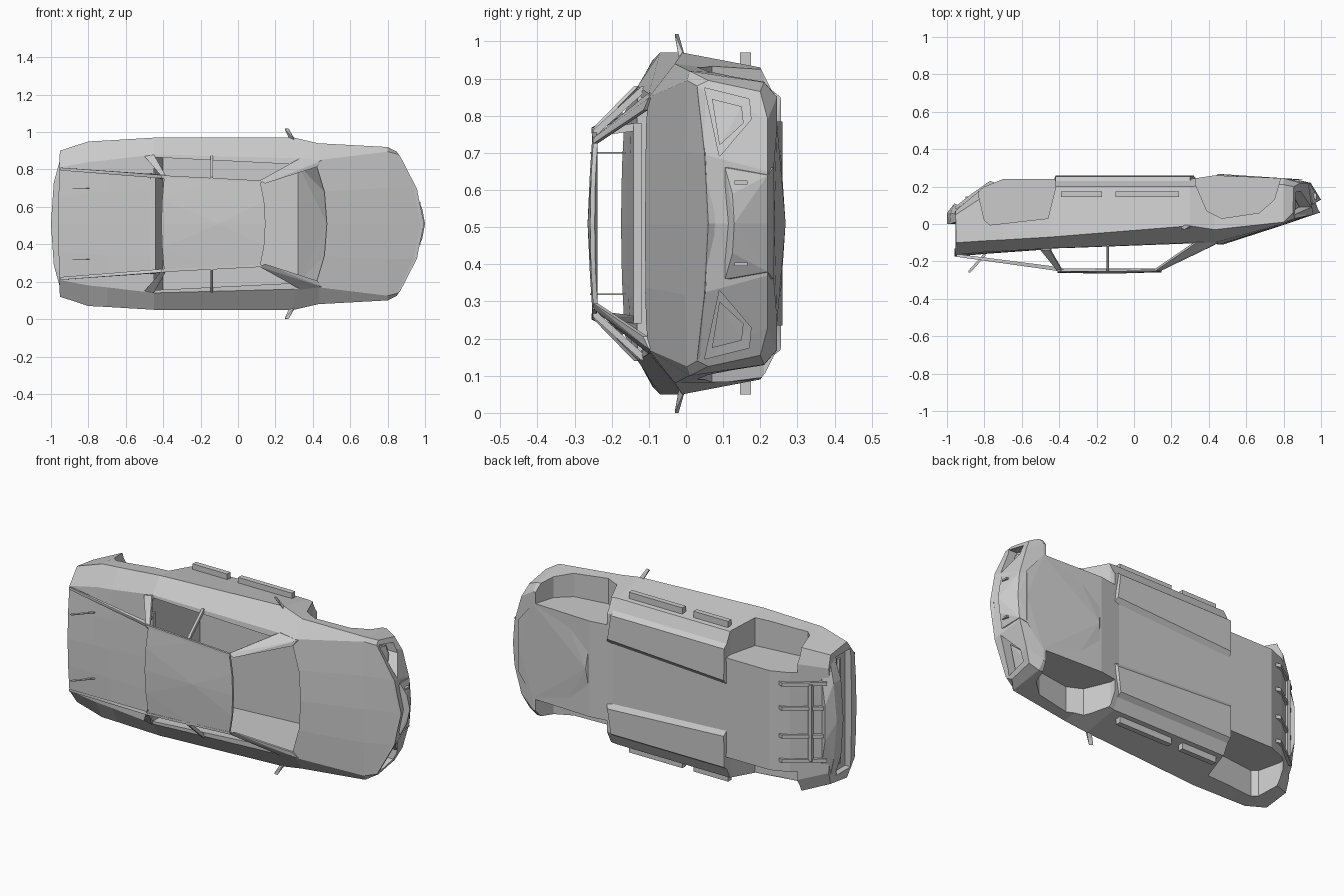
import bpy, bmesh

W = 0.51  # the car lies on its side: x = length, y = -height, z = width


def P(x, v, h):
    return (x, -h, W + v)


def finish(bm, name):
    bmesh.ops.recalc_face_normals(bm, faces=bm.faces)
    me = bpy.data.meshes.new(name)
    bm.to_mesh(me)
    bm.free()
    ob = bpy.data.objects.new(name, me)
    bpy.context.collection.objects.link(ob)
    return ob


def hull(name, pts):
    bm = bmesh.new()
    for p in pts:
        bm.verts.new(P(*p))
    bmesh.ops.convex_hull(bm, input=bm.verts)
    bmesh.ops.dissolve_limit(bm, angle_limit=0.02, verts=bm.verts, edges=bm.edges)
    return finish(bm, name)


def pair(name, pts):
    return [hull(name + tag, [(x, s * v, h) for x, v, h in pts])
            for s, tag in ((1, "_left"), (-1, "_right"))]


def prism(prof, v0, v1):
    return [(x, v, h) for x, h in prof for v in (v0, v1)]


def box(x0, x1, v0, v1, h0, h1):
    return [(x, v, h) for x in (x0, x1) for v in (v0, v1) for h in (h0, h1)]


def bar(a, b, wx, wv, wh):
    return [(p[0] + i * wx, p[1] + j * wv, p[2] + k * wh)
            for p in (a, b) for i in (-1, 1) for j in (-1, 1) for k in (-1, 1)]


def mirrored(pts):
    return pts + [(x, -v, h) for x, v, h in pts]


# Wedge body: x, floor h, floor v, sill h, v, crease h, v, belt h, v, deck h, plan curve
stations = [
    (-0.96, -0.07, .30, -.05, .37, .10, .39, .165, .30, .175, .05),
    (-0.80, -0.20, .34, -.15, .42, .09, .44, .150, .33, .160, 0),
    (-0.70, -0.24, .34, -.18, .42, .085, .445, .145, .34, .153, 0),
    (-0.45, -0.24, .34, -.20, .42, .07, .46, .13, .37, .135, 0),
    (0.30, -0.24, .34, -.20, .42, .01, .46, .10, .35, .13, 0),
    (0.43, -0.26, .34, -.21, .40, .03, .43, .10, .34, .125, 0),
    (0.80, -0.245, .34, -.21, .38, -.01, .41, -.003, .385, .005, 0),
    (0.99, -0.22, .28, -.20, .355, -.06, .385, -.03, .37, -.06, .95),
]
bm = bmesh.new()
rings = []
for x, hb, vf, hs, vs, hc, vc, ht, vt, hd, k in stations:
    half = [(0, hb), (vf / 2, hb), (vf, hb), (vs, hs), (vc, hc), (vt, ht),
            (vt / 2, hd * .75 + ht * .25), (0, hd)]
    full = half + [(-v, h) for v, h in half[6:0:-1]]
    sign = 1 if x > 0 else -1
    # the chin of the nose sits behind the hood edge
    chin = .055 if x > .9 else 0
    rings.append([bm.verts.new(P(x - sign * k * v * v - (chin * (1 - abs(v) * 2) if h < -.15 else 0), v, h))
                  for v, h in full])
for a, b in zip(rings, rings[1:]):
    for i in range(14):
        j = (i + 1) % 14
        bm.faces.new((a[i], a[j], b[j], b[i]))
for r in (rings[0], rings[-1]):
    for i in range(3):
        bm.faces.new((r[i], r[i + 1], r[6 - i], r[7 - i]))
        bm.faces.new((r[-i], r[-i - 1], r[8 + i], r[7 + i]))
body = finish(bm, "body")

# Cutters: cabin, wheel wells, lamp recesses
cabin = [(-.40, -.225), (-.40, 0), (-.45, .05), (-.45, .3), (.42, .3), (.42, .10), (.36, -.05), (.32, -.225)]
cutters = [hull("cabin_cutter", [(x, s * (.355 - .045 * (x + .45) / .9), h)
                                 for x, h in cabin for s in (1, -1)]
                + [(x, v, h) for x, v in ((.475, 0), (.462, .17), (.462, -.17)) for h in (.10, .3)])]
rear = [(-.83, -.15), (-.80, -.02), (-.77, .005), (-.46, -.03), (-.42, -.19), (-.42, -.3), (-.83, -.3)]
front = [(.33, -.3), (.33, -.21), (.39, -.07), (.47, -.03), (.67, -.06), (.75, -.13), (.80, -.3)]
cutters += pair("rear_well_cutter", prism(rear, .285, .6))
cutters += pair("front_well_cutter", prism(front, .275, .6))
cutters += pair("headlight_cutter", [(x + d, v, h) for d in (0, .3) for x, v, h in
                                     ((.88, .18, -.09), (.81, .365, -.05), (.81, .335, -.17), (.83, .28, -.175))])
cutters += [hull("tail_lamp_cutter", box(-1.1, -.92, -.34, .34, .0, .13))]
for c in cutters:
    m = body.modifiers.new("cut", 'BOOLEAN')
    m.operation = 'DIFFERENCE'
    m.solver = 'EXACT'
    m.object = c
bpy.context.view_layer.update()
cut_mesh = bpy.data.meshes.new_from_object(body.evaluated_get(bpy.context.evaluated_depsgraph_get()))
body.modifiers.clear()
body.data = cut_mesh
for c in cutters:
    bpy.data.objects.remove(c)

# Roof panel and open window frames
hull("roof", mirrored([(x, v, h + d) for d in (0, -.012) for x, v, h in
     ((-.395, .25, .25), (-.405, .13, .259), (-.41, 0, .262), (-.1, .24, .252), (-.1, 0, .265),
      (.12, .22, .25), (.14, .12, .256), (.147, 0, .258))]))
pair("roof_rail", bar((-.40, .252, .248), (.12, .225, .246), .006, .006, .006))
pair("front_pillar", [(x, v, h - d) for d in (0, .012) for x, v, h in
     ((.115, .23, .25), (.145, .215, .25), (.335, .352, .10), (.45, .338, .10), (.425, .305, .115))])
pair("middle_pillar", bar((-.14, .245, .245), (-.14, .362, .115), .007, .006, .006))
pair("rear_pillar", [(x, v, h - d) for d in (0, .012) for x, v, h in
     ((-.41, .255, .252), (-.385, .255, .252), (-.50, .36, .14), (-.45, .37, .14))])
pair("rear_pillar_inner", [(x, v, h - d) for d in (0, .012) for x, v, h in
     ((-.41, .25, .252), (-.40, .235, .252), (-.47, .27, .14), (-.45, .25, .14))])
pair("buttress", [(-.38, .258, .255), (-.38, .24, .25), (-.44, .265, .225), (-.95, .30, .175),
                  (-.95, .285, .175), (-.95, .295, .16)])
hull("rear_window_sill", box(-.47, -.44, -.27, .27, .12, .142))

# Door mirrors and rear aerials
pair("door_mirror", [(.31, .44, .0), (.28, .44, .0), (.30, .45, .02), (.27, .485, .015), (.25, .51, .02),
                     (.27, .51, .03), (.25, .505, .03)])
pair("aerial", bar((-.80, .19, .165), (-.88, .19, .255), .006, .002, .004))

# Sill skirts
for n, x0, x1 in (("rear", -.39, -.17), ("front", -.10, .24)):
    pair(n + "_skirt", box(x0, x1, .40, .46, -.175, -.145))

# Hood lip, front bumper, chin panel and lamps
hull("hood_lip", mirrored([(.995, 0, -.06), (.985, 0, -.078), (.955, .19, -.05), (.945, .19, -.068),
                           (.865, .365, -.03), (.86, .36, -.05), (.82, .34, -.03), (.85, 0, -.03)]))
hull("front_bumper", mirrored([(.955, .15, -.105), (.985, .08, -.125), (.935, .13, -.22), (.88, .15, -.235),
                               (1.0, 0, -.13), (.945, 0, -.22), (.90, 0, -.105)]))
hull("chin_panel", mirrored([(.90, .15, -.235), (.80, .27, -.245), (.60, .27, -.25), (.43, .2, -.25), (.45, 0, -.268), (.90, 0, -.238)]))
pair("headlight", [(x + d, v, h) for d in (0, -.02) for x, v, h in
                   ((.885, .21, -.09), (.835, .335, -.07), (.835, .315, -.15), (.85, .27, -.155))])
pair("bumper_slot", box(.95, .975, .105, .115, -.165, -.13))

# Rear bumper, lamp bar and diffuser fins
hull("rear_bumper", mirrored([(-1.0, 0, 0), (-1.0, 0, -.06), (-.985, .22, 0), (-.98, .22, -.06),
                              (-.955, .33, -.01), (-.95, .33, -.05), (-.93, .3, 0), (-.92, .28, -.09), (-.96, .1, -.11)]))
hull("tail_lamp_bar", box(-.935, -.915, -.3, .3, .055, .07))
for v in (.08, .22):
    pair("diffuser_fin", [(x, v + d, h) for d in (-.01, .01) for x, h in
                          ((-.74, -.22), (-.77, -.23), (-.87, -.16), (-.96, -.09), (-.94, -.07))])
hull("diffuser_bar", bar((-.89, -.22, -.138), (-.89, .22, -.138), .01, 0, .01))

# Belly runners either side of the central tunnel
pair("belly_runner", [(-.43, .12, -.23), (-.42, .36, -.23), (.30, .36, -.23), (.34, .16, -.23),
                      (-.42, .16, -.258), (-.42, .34, -.255), (.30, .34, -.255), (.32, .20, -.258)])
